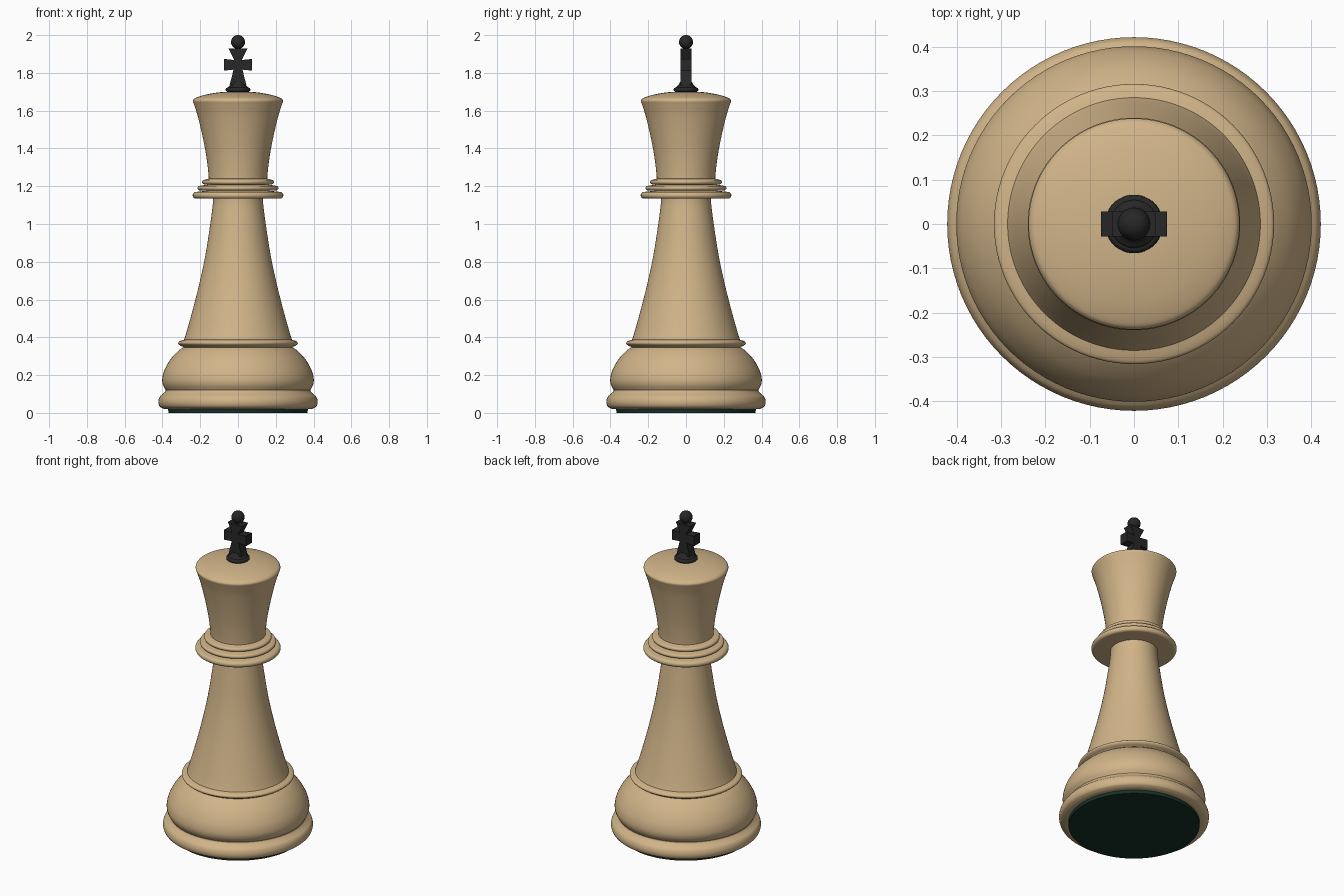
import bpy, bmesh, math
from mathutils import Vector

if "Cube" in bpy.data.objects:
    bpy.data.objects.remove(bpy.data.objects["Cube"])


def material(name, rgb):
    m = bpy.data.materials.new(name)
    m.diffuse_color = (*rgb, 1)
    m.use_nodes = True
    m.node_tree.nodes["Principled BSDF"].inputs["Base Color"].default_value = m.diffuse_color
    return m


WOOD = material("light_wood", (0.64, 0.46, 0.25))
DARK = material("dark_wood", (0.02, 0.02, 0.02))
FELT = material("green_felt", (0.008, 0.03, 0.02))


def finish(name, bm, mat, angle=35):
    bmesh.ops.recalc_face_normals(bm, faces=bm.faces)
    me = bpy.data.meshes.new(name)
    bm.to_mesh(me)
    bm.free()
    ob = bpy.data.objects.new(name, me)
    bpy.context.collection.objects.link(ob)
    me.materials.append(mat)
    bpy.ops.object.select_all(action='DESELECT')
    ob.select_set(True)
    bpy.context.view_layer.objects.active = ob
    bpy.ops.object.shade_smooth_by_angle(angle=math.radians(angle))
    return ob


def curve(pts, n=5):
    """Smooth curve through a few (radius, z) points."""
    p = [Vector(q) for q in pts]
    p = [2 * p[0] - p[1]] + p + [2 * p[-1] - p[-2]]
    out = []
    for a, b, c, d in zip(p, p[1:], p[2:], p[3:]):
        for i in range(n):
            t = i / n
            out.append(0.5 * (2 * b + (c - a) * t + (2 * a - 5 * b + 4 * c - d) * t * t
                              + (3 * b - a - 3 * c + d) * t ** 3))
    return [tuple(v) for v in out] + [tuple(pts[-1])]


def bead(r, z, h, depth):
    """Rounded outer edge of a turned ring, from bottom to top."""
    return [(r - depth + depth * math.cos(a), z + h / 2 * math.sin(a))
            for a in (math.radians(d) for d in range(-90, 91, 15))]


def lathe(name, profile, mat, steps=96):
    bm = bmesh.new()
    rings = []
    for r, z in profile:
        if r < 1e-5:
            rings.append([bm.verts.new((0, 0, z))] * steps)
        else:
            rings.append([bm.verts.new((r * math.cos(2 * math.pi * i / steps),
                                        r * math.sin(2 * math.pi * i / steps), z))
                          for i in range(steps)])
    for a, b in zip(rings, rings[1:]):
        for i in range(steps):
            j = (i + 1) % steps
            bm.faces.new(dict.fromkeys((a[i], a[j], b[j], b[i])))
    return finish(name, bm, mat)


# Felt pad under the base
lathe("felt_pad", [(0, 0), (0.368, 0), (0.37, 0.022), (0, 0.022)], FELT)

# Foot and rounded belly
foot = [(0, 0.02), (0.37, 0.02)] + curve(
    [(0.395, 0.022), (0.415, 0.034), (0.422, 0.058), (0.415, 0.084), (0.398, 0.1), (0.385, 0.113), (0.383, 0.122)])
belly = curve([(0.386, 0.126), (0.398, 0.15), (0.401, 0.18), (0.39, 0.225), (0.36, 0.28),
               (0.32, 0.325), (0.29, 0.347)])
lathe("base", foot + belly + [(0, 0.347)], WOOD)

# Thin ring above the belly
lathe("base_ring", [(0, 0.34), (0.285, 0.343)] +
      curve([(0.292, 0.35), (0.308, 0.358), (0.316, 0.367), (0.314, 0.376), (0.303, 0.382), (0.283, 0.388)]) +
      [(0, 0.388)], WOOD)

# Tapered stem
lathe("stem", [(0, 0.37)] + curve(
    [(0.288, 0.38), (0.272, 0.43), (0.236, 0.56), (0.201, 0.7), (0.17, 0.85), (0.147, 1.0), (0.134, 1.1), (0.133, 1.15)]) + [(0, 1.15)], WOOD)

# Three stacked collar rings
for k, (r, z, h) in enumerate([(0.24, 1.152, 0.036), (0.214, 1.19, 0.024), (0.19, 1.222, 0.024)]):
    b = bead(r, z, h, h / 2)
    lathe(f"collar_ring_{k + 1}", [(0, z - h / 2)] + b + [(0.15, z + h / 2 + 0.008), (0, z + h / 2 + 0.008)], WOOD)

# Flared head with a shallow dome
lathe("head", [(0, 1.2)] + curve(
    [(0.154, 1.2), (0.156, 1.26), (0.168, 1.36), (0.189, 1.47), (0.213, 1.57), (0.232, 1.63), (0.238, 1.648),
     (0.236, 1.658), (0.222, 1.669), (0.17, 1.685), (0.09, 1.698), (0.0, 1.702)]), WOOD)

# Finial foot
lathe("finial_foot", [(0, 1.69)] + [(0.063, 1.695)] + bead(0.066, 1.711, 0.022, 0.012)[1:] +
      curve([(0.052, 1.726), (0.04, 1.736), (0.032, 1.752)]) + [(0, 1.752)], DARK, 48)

# Cross: mirrored outline extruded front to back
half = [(0.045, 1.735), (0.034, 1.775), (0.024, 1.817), (0.075, 1.812),
        (0.075, 1.874), (0.02, 1.868), (0.05, 1.929)]
outline = half + [(-x, z) for x, z in reversed(half)]
bm = bmesh.new()
face = bm.faces.new([bm.verts.new((x, -0.028, z)) for x, z in outline])
ext = bmesh.ops.extrude_face_region(bm, geom=[face])
bmesh.ops.translate(bm, vec=(0, 0.056, 0),
                    verts=[v for v in ext["geom"] if isinstance(v, bmesh.types.BMVert)])
finish("cross", bm, DARK, 20)

# Ball on top
bm = bmesh.new()
bmesh.ops.create_uvsphere(bm, u_segments=32, v_segments=16, radius=0.037)
bmesh.ops.translate(bm, vec=(0, 0, 1.963), verts=bm.verts)
finish("top_ball", bm, DARK)
